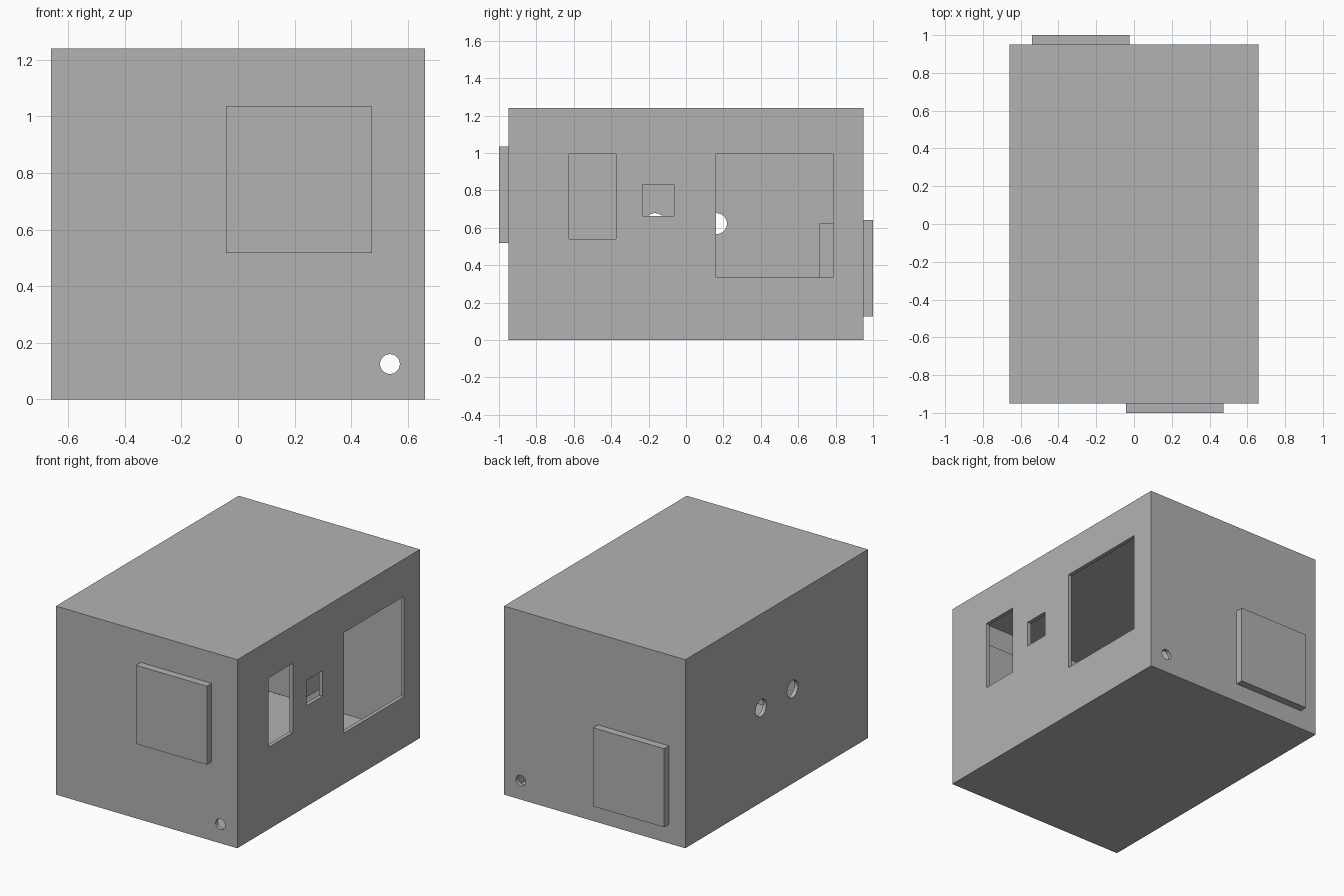
import bpy
import math

cube = bpy.data.objects.get("Cube")
if cube:
    bpy.data.objects.remove(cube, do_unlink=True)

grey = bpy.data.materials.new("painted_grey")
grey.use_nodes = True
COLOUR = (0.448, 0.448, 0.448, 1)
grey.diffuse_color = COLOUR
grey.node_tree.nodes["Principled BSDF"].inputs["Base Color"].default_value = COLOUR

HALF_X, HALF_Y, HEIGHT, WALL = 0.66, 0.95, 1.24, 0.025


def box(name, x, y, z):
    """Box from its (low, high) limits on each axis."""
    corners = [(a, b, c) for a in x for b in y for c in z]
    faces = [(0, 1, 3, 2), (4, 6, 7, 5), (0, 4, 5, 1),
             (2, 3, 7, 6), (0, 2, 6, 4), (1, 5, 7, 3)]
    mesh = bpy.data.meshes.new(name)
    mesh.from_pydata(corners, [], faces)
    mesh.materials.append(grey)
    obj = bpy.data.objects.new(name, mesh)
    bpy.context.collection.objects.link(obj)
    return obj


def rod(name, centre, radius, depth, rotation):
    bpy.ops.mesh.primitive_cylinder_add(vertices=32, radius=radius, depth=depth,
                                        location=centre, rotation=rotation)
    obj = bpy.context.object
    obj.name = name
    obj.data.materials.append(grey)
    return obj


def cut(target, cutter):
    """Subtract the cutter from the target, then discard it."""
    cutter.hide_render = True
    mod = target.modifiers.new("cut", 'BOOLEAN')
    mod.operation = 'DIFFERENCE'
    mod.solver = 'EXACT'
    mod.object = cutter
    bpy.context.view_layer.objects.active = target
    bpy.ops.object.modifier_apply(modifier=mod.name)
    bpy.data.objects.remove(cutter, do_unlink=True)


# Hollow cabin shell
shell = box("cabin_shell", (-HALF_X, HALF_X), (-HALF_Y, HALF_Y), (0, HEIGHT))
cut(shell, box("cavity", (-HALF_X + WALL, HALF_X - WALL),
               (-HALF_Y + WALL, HALF_Y - WALL), (WALL, HEIGHT - WALL)))

# Three openings in the left wall
for y, z in (((-0.625, -0.373), (0.54, 0.995)),
             ((-0.23, -0.063), (0.662, 0.83)),
             ((0.16, 0.785), (0.335, 0.995))):
    cut(shell, box("opening", (HALF_X - 0.1, HALF_X + 0.1), y, z))

# Two round ports in the right wall
for y in (-0.165, 0.163):
    cut(shell, rod("port", (-HALF_X, y, 0.622), 0.056, 0.2, (0, math.pi / 2, 0)))

# Small drain holes in line through the front and back walls
for y in (-HALF_Y, HALF_Y):
    cut(shell, rod("drain", (0.537, y, 0.125), 0.035, 0.2, (math.pi / 2, 0, 0)))

# Cover plates outside, with their smaller housings inside
RIM = 0.02
for side, x, z, sign, reach in (("front", (-0.043, 0.473), (0.518, 1.035), -1, 0.84),
                                ("back", (-0.541, -0.025), (0.125, 0.642), 1, 0.715)):
    box(side + "_cover_plate", x, sorted((sign * HALF_Y, sign)), z)
    box(side + "_housing", (x[0] + RIM, x[1] - RIM),
        sorted((sign * reach, sign * (HALF_Y - WALL))), (z[0] + RIM, z[1] - RIM))

# Make every face point outward
for obj in bpy.context.collection.objects:
    if obj.type == 'MESH' and obj.data.materials and obj.data.materials[0] == grey:
        bpy.ops.object.select_all(action='DESELECT')
        obj.select_set(True)
        bpy.context.view_layer.objects.active = obj
        bpy.ops.object.mode_set(mode='EDIT')
        bpy.ops.mesh.select_all(action='SELECT')
        if obj != shell:
            bpy.ops.mesh.normals_make_consistent(inside=False)
        bpy.ops.object.mode_set(mode='OBJECT')
        bpy.ops.object.shade_smooth_by_angle(angle=math.radians(30))
